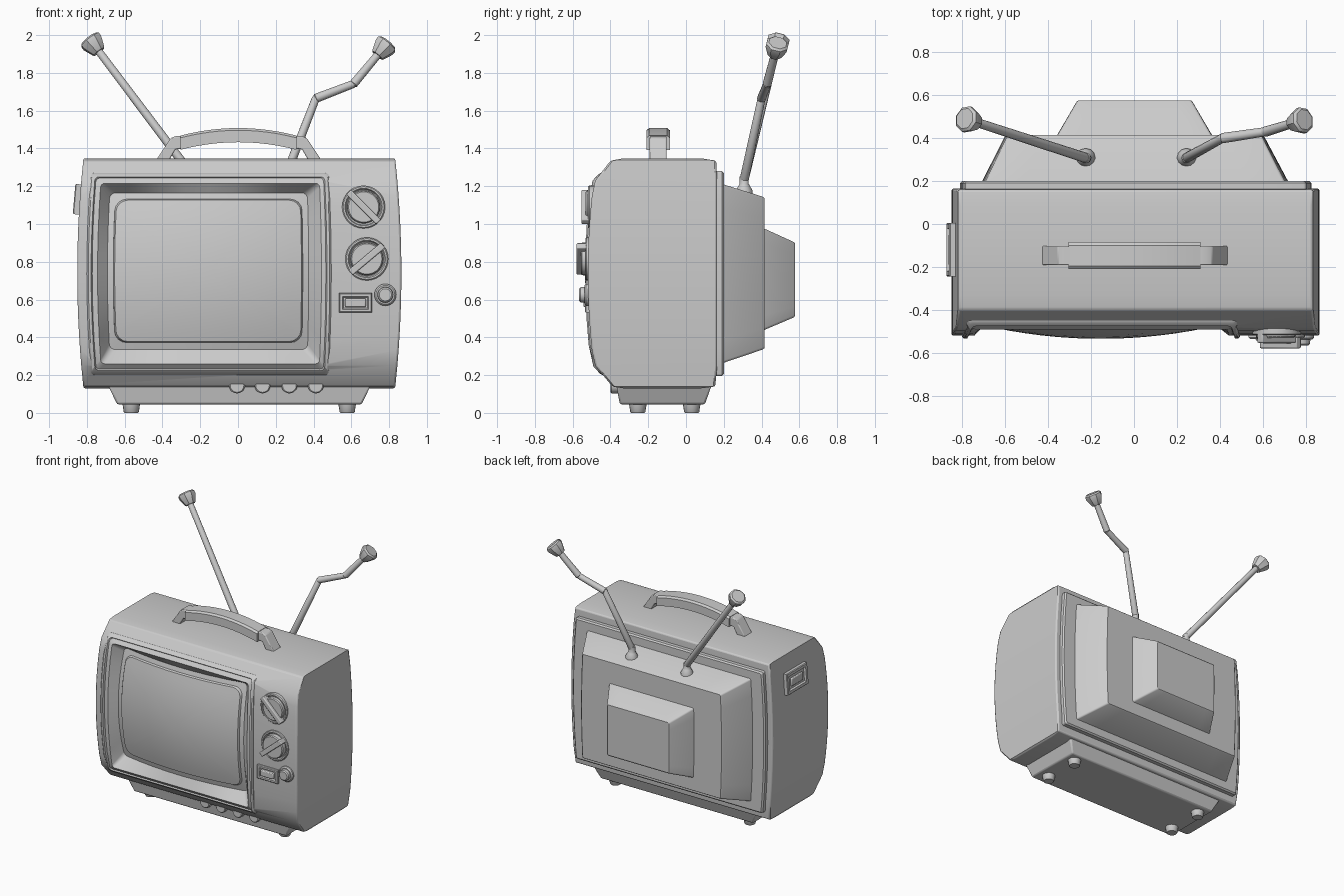
import bpy, bmesh, math
from mathutils import Vector, Matrix

if "Cube" in bpy.data.objects:
    bpy.data.objects.remove(bpy.data.objects["Cube"])

grey = bpy.data.materials.new("light grey")
grey.diffuse_color = (0.6, 0.6, 0.6, 1)
grey.use_nodes = True
grey.node_tree.nodes["Principled BSDF"].inputs["Base Color"].default_value = grey.diffuse_color


def front(z):
    """Depth of the bowed cabinet front at a height."""
    u = abs(z - 0.74)
    return -0.52 + 0.03 * (u / 0.48) ** 2 + max(0, u - 0.48) * 0.8


def bow(z):
    """Sideways swelling of the cabinet at a height."""
    return 1 + 0.04 * (1 - ((z - 0.74) / 0.61) ** 2)


def loft(name, rings, closed=False, bevel=0):
    bm = bmesh.new()
    vs = [[bm.verts.new(p) for p in r] for r in rings]
    n = len(vs[0])
    for a, b in list(zip(vs, vs[1:])) + ([(vs[-1], vs[0])] if closed else []):
        for i in range(n):
            j = (i + 1) % n
            bm.faces.new((a[i], a[j], b[j], b[i]))
    if not closed:
        bm.faces.new(vs[0])
        bm.faces.new(vs[-1])
    bmesh.ops.recalc_face_normals(bm, faces=bm.faces)
    me = bpy.data.meshes.new(name)
    bm.to_mesh(me)
    bm.free()
    me.materials.append(grey)
    ob = bpy.data.objects.new(name, me)
    bpy.context.collection.objects.link(ob)
    if bevel:
        m = ob.modifiers.new("bevel", 'BEVEL')
        m.width, m.segments, m.limit_method = bevel, 2, 'ANGLE'
    return ob


def panel(x0, x1, z0, z1, r, depth, n=8):
    """Rounded rectangle facing front, swollen sideways; depth is f(x, z)."""
    corners = [(x1 - r, z1 - r, 0), (x0 + r, z1 - r, 90), (x0 + r, z0 + r, 180), (x1 - r, z0 + r, 270)]
    arcs = [[(cx + r * math.cos(math.radians(a + t)), cz + r * math.sin(math.radians(a + t)))
             for t in (0, 22.5, 45, 67.5, 90)] for cx, cz, a in corners]
    pts = []
    for i, arc in enumerate(arcs):
        nxt = arcs[(i + 1) % 4][0]
        pts += arc
        pts += [(arc[-1][0] + (nxt[0] - arc[-1][0]) * k / n,
                 arc[-1][1] + (nxt[1] - arc[-1][1]) * k / n) for k in range(1, n)]
    return [(x * bow(z), depth(x, z), z) for x, z in pts]


def rect(x0, x1, y0, y1, z):
    return [(x0, y0, z), (x1, y0, z), (x1, y1, z), (x0, y1, z)]


def box(name, c, size, rot=None, bevel=0.006):
    x, y, z = (s / 2 for s in size)
    ob = loft(name, [rect(-x, x, -y, y, -z), rect(-x, x, -y, y, z)], bevel=bevel)
    ob.matrix_world = Matrix.Translation(c) @ (rot or Matrix())
    return ob


def rod(name, p0, p1, profile, n=12):
    """Turned part between two points; profile is (fraction, radius)."""
    p0, p1 = Vector(p0), Vector(p1)
    q = (p1 - p0).to_track_quat('Z', 'Y')
    return loft(name, [[p0.lerp(p1, f) + q @ Vector((r * math.cos(2 * math.pi * i / n),
                r * math.sin(2 * math.pi * i / n), 0)) for i in range(n)] for f, r in profile])


def dial(name, x, z, profile, n=28):
    """Turned part on the front; profile is (radius, distance out)."""
    y = front(z)
    return rod(name, (x, y, z), (x, y - 1, z), [(d, r) for r, d in profile], n)


# cabinet: stack of sections, bowed at front and sides
levels = [(0.13, -0.33, 0.08), (0.14, -0.39, 0.155)]
levels += [(0.25 + 0.98 * i / 12, None, 0.165) for i in range(13)]
levels += [(1.335, -0.40, 0.16), (1.348, -0.33, 0.08)]
rings = []
for z, y0, y1 in levels:
    h = 0.825 * bow(z)
    rings.append(rect(0.007 - h, 0.007 + h, front(z) if y0 is None else y0, y1, z))
cabinet = loft("cabinet", rings, bevel=0.014)

# opening for the picture tube
cutter = loft("opening_cutter", [panel(-0.75, 0.45, 0.23, 1.245, 0.03, lambda x, z, y=y: y) for y in (-0.7, -0.36)])
cutter.hide_render = True
cutter.hide_viewport = True
cutter.display_type = 'WIRE'
cut = cabinet.modifiers.new("opening", 'BOOLEAN')
cut.object, cut.operation, cut.solver = cutter, 'DIFFERENCE', 'EXACT'


# screen and its surround
def glass(x, z):
    return -0.535 + 0.05 * ((x + 0.155) / 0.49) ** 2 + 0.05 * ((z - 0.75) / 0.38) ** 2


def off(d):
    return lambda x, z: front(z) + d


def sunk(d):
    return lambda x, z: glass(x, z) + d


loft("screen_surround", [
    panel(-0.77, 0.475, 0.20, 1.272, 0.02, lambda x, z: -0.375),
    panel(-0.77, 0.475, 0.20, 1.272, 0.02, off(-0.006)),
    panel(-0.762, 0.467, 0.208, 1.264, 0.02, off(-0.014)),
    panel(-0.748, 0.453, 0.225, 1.25, 0.02, off(-0.014)),
    panel(-0.742, 0.447, 0.232, 1.243, 0.02, off(0.0)),
    panel(-0.715, 0.425, 0.26, 1.215, 0.02, off(0.0)),
    panel(-0.665, 0.36, 0.335, 1.165, 0.03, sunk(0.014)),
    panel(-0.635, 0.33, 0.372, 1.13, 0.06, sunk(0.014)),
    panel(-0.62, 0.31, 0.39, 1.11, 0.06, lambda x, z: -0.375)], closed=True)

edge = panel(-0.635, 0.33, 0.372, 1.132, 0.06, lambda x, z: 0)
rings = [[(x, -0.38, z) for x, y, z in edge]]
for s in (1, 0.985, 0.85, 0.7, 0.55, 0.4, 0.25, 0.1):
    ring = [(-0.155 + (x + 0.155) * s, 0.75 + (z - 0.75) * s) for x, y, z in edge]
    rings.append([(x, glass(x, z) + (0.012 if s == 1 else 0), z) for x, z in ring])
loft("screen", rings)

# back plate and the two stepped humps
def back(name, steps):
    loft(name, [panel(a, b, c, d, 0.012, lambda x, z, y=y: y) for a, b, c, d, y in steps])


back("back_plate", [(-0.78, 0.795, 0.195, 1.28, 0.14), (-0.78, 0.795, 0.195, 1.28, 0.19),
                    (-0.77, 0.785, 0.205, 1.27, 0.2)])
back("back_hump", [(-0.685, 0.695, 0.262, 1.212, 0.19), (-0.58, 0.585, 0.335, 1.145, 0.405),
                   (-0.57, 0.575, 0.342, 1.138, 0.415)])
back("tube_cover", [(-0.35, 0.355, 0.435, 0.98, 0.405), (-0.257, 0.262, 0.505, 0.905, 0.57),
                    (-0.25, 0.255, 0.512, 0.898, 0.576)])

# base and feet
loft("base", [rect(-0.64, 0.655, -0.35, 0.10, 0.045), rect(-0.69, 0.705, -0.37, 0.137, 0.15)], bevel=0.01)
for x in (-0.565, 0.578):
    for y in (-0.255, 0.03):
        rod("foot", (x, y, 0), (x, y, 0.05), [(0, 0.036), (0.1, 0.04), (1, 0.047)], 16)

# row of buttons under the front edge
for x in (-0.005, 0.13, 0.272, 0.412):
    rod("lower_button", (x, -0.34, 0.145), (x, -0.40, 0.145), [(0, 0.042), (0.9, 0.042), (1, 0.036)], 20)

# carrying handle: curved grip on two angled mounts
rings = []
for i in range(13):
    x = -0.305 + 0.615 * i / 12
    t = 1.508 - 0.04 * ((x - 0.002) / 0.307) ** 2
    rings.append([(x, -0.21, t - 0.012), (x, -0.195, t), (x, -0.10, t), (x, -0.085, t - 0.012),
                  (x, -0.085, t - 0.075), (x, -0.21, t - 0.075)])
loft("handle_grip", rings)
for side in (-1, 1):
    shape = [(0.44, 1.335), (0.36, 1.455), (0.335, 1.465), (0.295, 1.465), (0.295, 1.40), (0.335, 1.395), (0.37, 1.335)]
    loft("handle_mount", [[(0.004 + side * x, y, z) for x, z in shape] for y in (-0.192, -0.102)], bevel=0.006)

# aerials: socket, jointed rods, faceted tip
aerials = [[(-0.225, 0.308, 1.235), (-0.745, 0.477, 1.925), (-0.785, 0.49, 1.977)],
           [(0.245, 0.308, 1.235), (0.412, 0.40, 1.665), (0.612, 0.43, 1.742), (0.748, 0.472, 1.905), (0.79, 0.485, 1.955)]]
for path in aerials:
    x, y, z = path[0]
    rod("aerial_socket", (x, y, 1.15), (x, y, 1.255),
        [(0, 0.045), (0.25, 0.045), (0.5, 0.03), (0.6, 0.024), (0.95, 0.024), (1, 0.018)])
    for a, b in zip(path[:-2], path[1:-1]):
        rod("aerial_rod", a, b, [(-0.02, 0.02), (0, 0.024), (1, 0.021), (1.02, 0.016)])
    rod("aerial_tip", path[-2], path[-1], [(-0.25, 0.036), (-0.1, 0.042), (0.65, 0.062), (0.95, 0.062), (1.1, 0.05)], 8)

# tuning dials with diagonal grips
for x, z, angle, out in ((0.665, 1.09, 45, 0.035), (0.682, 0.815, -40, 0.045)):
    dial("dial", x, z, [(0.114, -0.03), (0.114, 0.008), (0.108, 0.014), (0.099, 0.014), (0.092, 0.0),
                        (0.088, 0.0), (0.086, out - 0.015), (0.08, out - 0.008)])
    box("dial_grip", (x, front(z) - out / 2 - 0.005, z), (0.225, out + 0.02, 0.036),
        Matrix.Rotation(math.radians(angle), 4, 'Y'))

# small knob and framed switch
dial("small_knob", 0.78, 0.625, [(0.058, -0.03), (0.058, 0.012), (0.05, 0.02), (0.042, 0.02), (0.04, 0.04), (0.032, 0.047)])


def framed(name, w, h, t, step):
    """Rectangular frame with a sunk middle, facing front."""
    spec = [(0, 0.03), (0, -t + 0.005), (0.005, -t), (step, -t), (step + 0.006, -t + 0.014)]
    return loft(name, [[(sx * (w / 2 - i), y, sz * (h / 2 - i)) for sx, sz in ((-1, -1), (1, -1), (1, 1), (-1, 1))]
                       for i, y in spec])


framed("switch_frame", 0.175, 0.105, 0.018, 0.018).location = (0.622, front(0.583), 0.583)
box("switch", (0.622, front(0.583) - 0.012, 0.583), (0.11, 0.03, 0.045))

# framed socket plate on the left side
plate = framed("side_plate", 0.25, 0.16, 0.028, 0.025)
plate.matrix_world = Matrix.Translation((-0.84, -0.12, 1.13)) @ Matrix.Rotation(math.radians(5), 4, 'Y') @ Matrix.Rotation(math.radians(-90), 4, 'Z')
box("side_plate_tab", (-0.85, -0.12, 1.13), (0.03, 0.14, 0.06))

# smooth shading with sharp creases
bpy.ops.object.select_all(action='DESELECT')
for ob in bpy.context.scene.objects:
    if ob is not cutter:
        ob.select_set(True)
        bpy.context.view_layer.objects.active = ob
bpy.ops.object.shade_smooth_by_angle(angle=math.radians(30))
